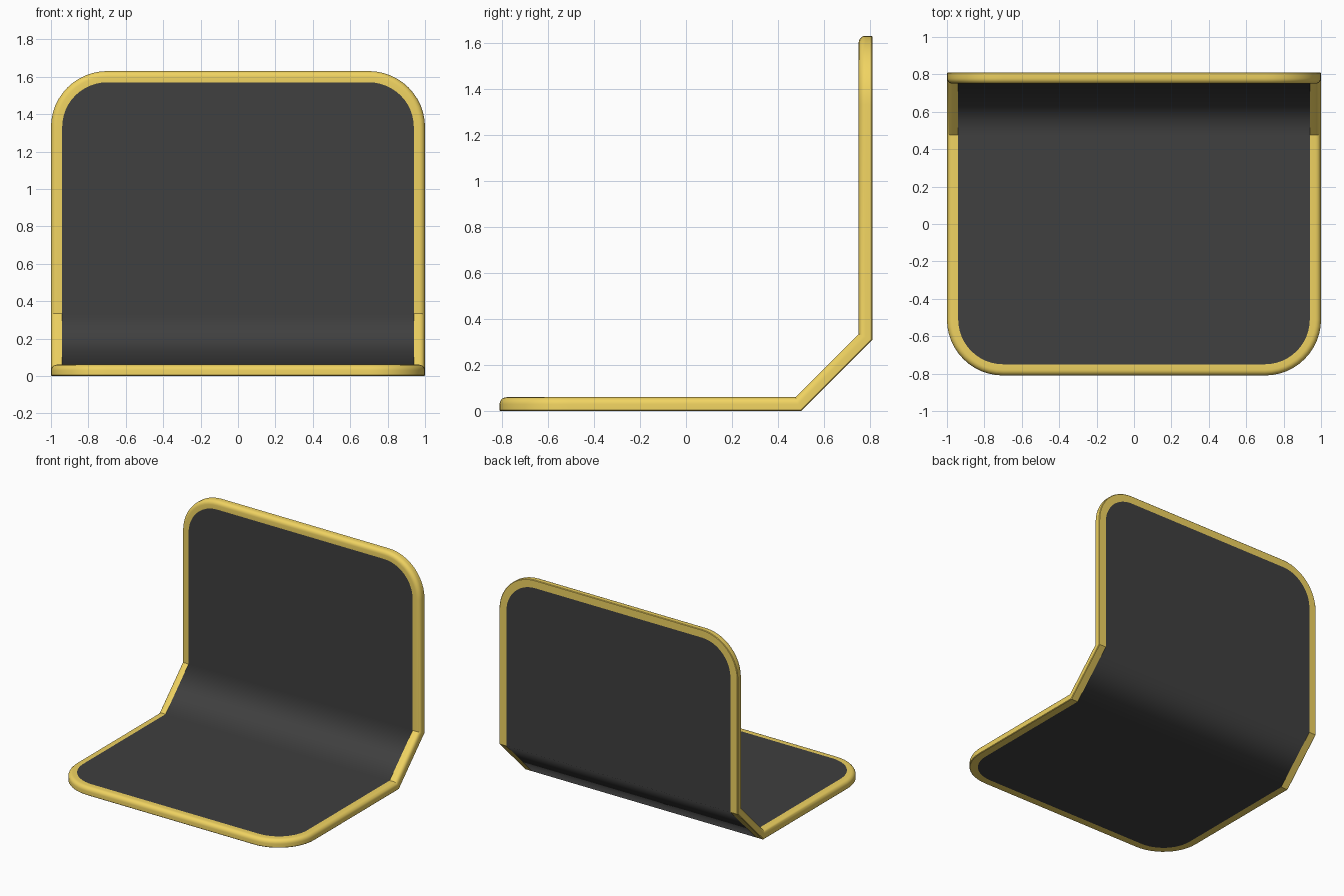
import bpy, bmesh, math
from mathutils import Vector

if "Cube" in bpy.data.objects:
    bpy.data.objects.remove(bpy.data.objects["Cube"])

T = 0.06            # thickness and rim width
R = 0.30            # corner radius
Y0, BEND, YB, TOP = -0.81, 0.50, 0.81, 1.63
RISE = YB - BEND
S1 = BEND - Y0                      # unfolded length at first bend
S2 = S1 + RISE * math.sqrt(2)       # second bend
S3 = S2 + TOP - RISE                # top edge
K = math.tan(math.radians(22.5))
D = math.sqrt(0.5)


def fold(x, s, h):
    """Fold a point of the flat sheet (x, s, height h) into the bent shape."""
    if abs(s - S1) < 1e-6:
        return Vector((x, BEND - h * K, h))
    if abs(s - S2) < 1e-6:
        return Vector((x, YB - h, RISE + h * K))
    if s < S1:
        return Vector((x, Y0 + s, h))
    if s < S2:
        return Vector((x, BEND + (s - S1) * D - h * D, (s - S1) * D + h * D))
    return Vector((x, YB - h, RISE + s - S2))


def half_outline(n=12):
    """Right half of the rounded outline: (x, s, outward x, outward s)."""
    pts = []
    for i in range(n + 1):
        a = -math.pi / 2 + math.pi / 2 * i / n
        c, q = math.cos(a), math.sin(a)
        pts.append((1 - R + R * c, R + R * q, c, q))
    pts += [(1, S1, 1, 0), (1, S2, 1, 0)]
    for i in range(n + 1):
        a = math.pi / 2 * i / n
        c, q = math.cos(a), math.sin(a)
        pts.append((1 - R + R * c, S3 - R + R * q, c, q))
    return pts


def make(name, bm, colour, angle):
    bmesh.ops.recalc_face_normals(bm, faces=bm.faces)
    me = bpy.data.meshes.new(name)
    bm.to_mesh(me)
    bm.free()
    ob = bpy.data.objects.new(name, me)
    bpy.context.collection.objects.link(ob)
    mat = bpy.data.materials.new(name + "_colour")
    mat.diffuse_color = (*colour, 1)
    mat.use_nodes = True
    mat.node_tree.nodes["Principled BSDF"].inputs["Base Color"].default_value = mat.diffuse_color
    me.materials.append(mat)
    bpy.ops.object.select_all(action='DESELECT')
    ob.select_set(True)
    bpy.context.view_layer.objects.active = ob
    bpy.ops.object.shade_smooth_by_angle(angle=math.radians(angle))
    return ob


half = half_outline()

# Rim: rounded section (inset, height) swept round the outline
r = 0.03
section = [(T, 0), (0.004, 0), (0, 0.004)]
section += [(r - r * math.cos(a), T - r + r * math.sin(a))
            for a in (math.pi / 2 * i / 5 for i in range(6))]
section.append((T, T))
loop = half + [(-x, s, -nx, ns) for x, s, nx, ns in reversed(half)]
bm = bmesh.new()
rings = [[bm.verts.new(fold(x - nx * d, s - ns * d, h)) for d, h in section]
         for x, s, nx, ns in loop]
m = len(section)
for i, a in enumerate(rings):
    b = rings[(i + 1) % len(rings)]
    for j in range(m):
        k = (j + 1) % m
        bm.faces.new((a[j], a[k], b[k], b[j]))
make("rim", bm, (0.87, 0.65, 0.12), 30)

# Panel: folded sheet filling the rim, built from left/right rows
bm = bmesh.new()
rows = []
for x, s, nx, ns in half:
    px, ps = x - nx * T, s - ns * T
    rows.append([bm.verts.new(fold(sx * px, ps, h))
                 for sx, h in ((-1, 0), (1, 0), (1, T), (-1, T))])
for a, b in zip(rows, rows[1:]):
    for j in range(4):
        k = (j + 1) % 4
        bm.faces.new((a[j], a[k], b[k], b[j]))
bm.faces.new(rows[0])
bm.faces.new(rows[-1])
panel = make("seat_and_back_panel", bm, (0.05, 0.05, 0.05), 60)
wn = panel.modifiers.new("even_shading", 'WEIGHTED_NORMAL')
wn.weight = 100
wn.keep_sharp = True
